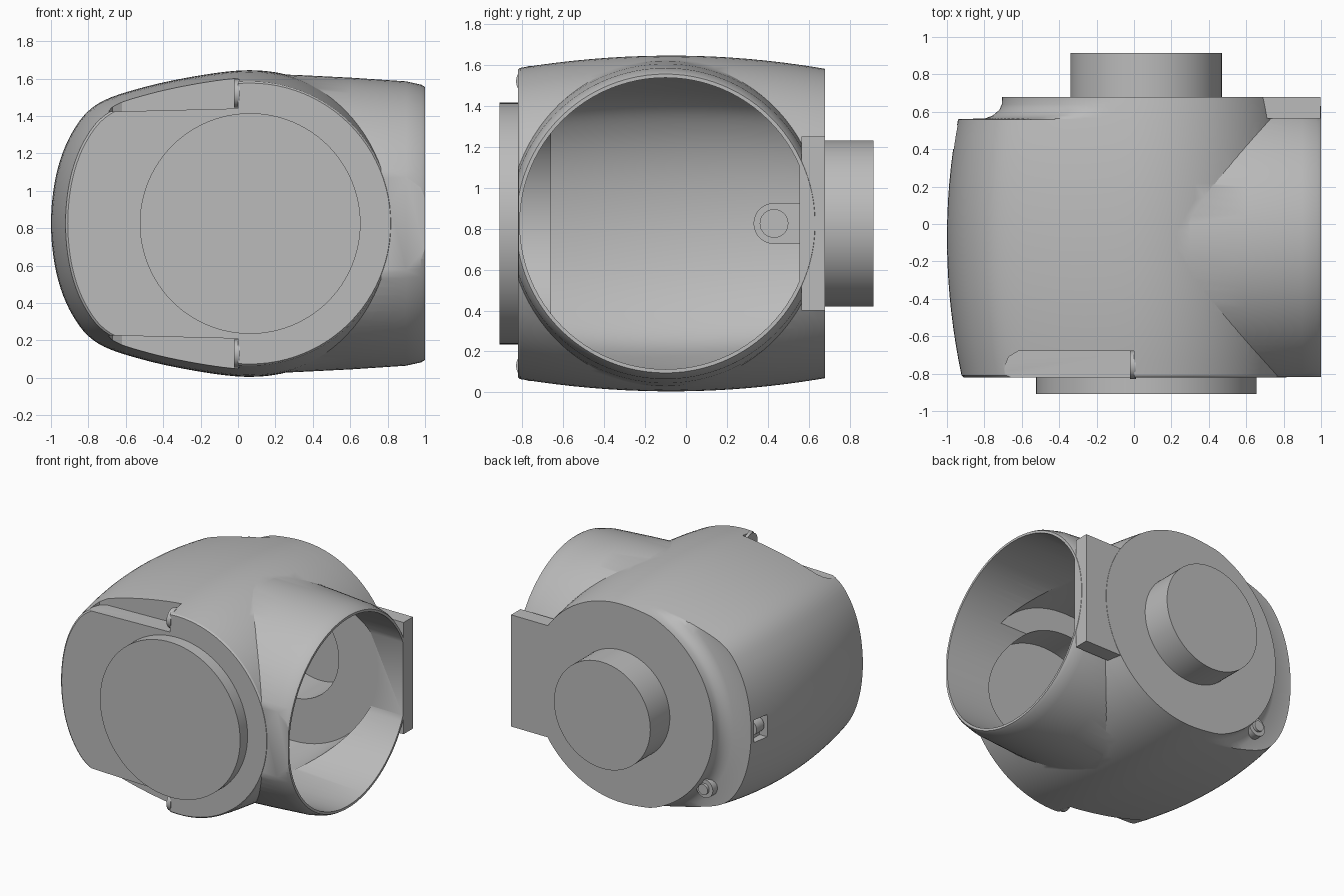
import bpy
import bmesh
import math
from mathutils import Vector

cube = bpy.data.objects.get("Cube")
if cube:
    bpy.data.objects.remove(cube, do_unlink=True)

CX, CZ = 0.065, 0.825      # drum axis (runs along y)
TY = -0.10                 # side tube axis (runs along x)
SEG = 96

grey = bpy.data.materials.new("light_grey")
grey.use_nodes = True
grey.diffuse_color = (0.5, 0.5, 0.5, 1)
grey.node_tree.nodes["Principled BSDF"].inputs["Base Color"].default_value = (0.5, 0.5, 0.5, 1)


def loft(name, rings, clip=()):
    """Closed solid skinned through rings; clip = y planes as (y, outward sign)."""
    bm = bmesh.new()
    rows = [[bm.verts.new(p) for p in ring] for ring in rings]
    n = len(rows[0])
    for a, b in zip(rows, rows[1:]):
        for i in range(n):
            j = (i + 1) % n
            bm.faces.new((a[i], a[j], b[j], b[i]))
    bm.faces.new(rows[0])
    bm.faces.new(rows[-1])
    for y, sign in clip:
        geom = bm.verts[:] + bm.edges[:] + bm.faces[:]
        cut = bmesh.ops.bisect_plane(bm, geom=geom, plane_co=(0, y, 0),
                                     plane_no=(0, sign, 0), clear_outer=True)
        edges = [e for e in cut["geom_cut"] if isinstance(e, bmesh.types.BMEdge)]
        bmesh.ops.holes_fill(bm, edges=edges, sides=0)
    bmesh.ops.recalc_face_normals(bm, faces=bm.faces[:])
    mesh = bpy.data.meshes.new(name)
    bm.to_mesh(mesh)
    bm.free()
    mesh.materials.append(grey)
    ob = bpy.data.objects.new(name, mesh)
    bpy.context.collection.objects.link(ob)
    return ob


def circle(axis, at, r, u, z=CZ, n=SEG):
    """Circle round the x or y axis; u is the centre on the other flat axis."""
    out = []
    for i in range(n):
        a = math.tau * i / n
        p, q = u + r * math.cos(a), z + r * math.sin(a)
        out.append((at, p, q) if axis == "x" else (p, at, q))
    return out


def rod(name, axis, a, b, r, u, z=CZ, n=SEG):
    return loft(name, [circle(axis, a, r, u, z, n), circle(axis, b, r, u, z, n)])


def box(name, lo, hi):
    return loft(name, [[(x, lo[1], lo[2]), (x, hi[1], lo[2]), (x, hi[1], hi[2]), (x, lo[1], hi[2])]
                       for x in (lo[0], hi[0])])


def combine(target, other, operation):
    mod = target.modifiers.new("combine", "BOOLEAN")
    mod.operation, mod.solver, mod.object = operation, "EXACT", other
    bpy.context.view_layer.objects.active = target
    bpy.ops.object.modifier_apply(modifier=mod.name)
    bpy.data.objects.remove(other, do_unlink=True)


def smooth_curve(pts, steps):
    """Catmull-Rom curve through the inner points."""
    out = []
    for a, b, c, d in zip(pts, pts[1:], pts[2:], pts[3:]):
        for k in range(steps):
            t = k / steps
            out.append(0.5 * (2 * b + (c - a) * t + (2 * a - 5 * b + 4 * c - d) * t * t
                              + (3 * b - a - 3 * c + d) * t ** 3))
    return out


# Drum outline: round on the tube side, blunt nose on the other
R = 0.82
upper = [Vector((R * math.cos(a), R * math.sin(a)))
         for a in (math.pi / 2 * i / 24 for i in range(24))]
nose = [Vector(p) for p in ((0.2, 0.795), (0, R), (-0.25, 0.795), (-0.565, 0.73), (-0.815, 0.64),
                            (-0.95, 0.49), (-1.035, 0.27), (-1.065, 0), (-1.035, -0.27))]
upper += smooth_curve(nose, 6) + [Vector((-1.065, 0))]
outline = upper + [Vector((p.x, -p.y)) for p in reversed(upper[1:-1])]


def bulge(y):
    d = y + 0.07
    return 1 - 0.075 * (d / (0.75 if d < 0 else 0.73)) ** 2


def drum_ring(y, k=1.0, cap=9.0):
    ring = []
    for p in outline:
        q = p * bulge(y) * k
        if q.length > cap:
            q = q * (cap / q.length)
        ring.append((CX + q.x, y, CZ + q.y))
    return ring


# Barrel-shaped drum with a round shoulder at the back
ys = [-0.81 + 1.37 * i / 16 for i in range(17)]
rings = [drum_ring(-0.82, 0.99)] + [drum_ring(y) for y in ys]
rings += [drum_ring(y, 1, c) for y, c in ((0.565, 0.86), (0.58, 0.82), (0.61, 0.785),
                                          (0.64, 0.772), (0.68, 0.77))]
body = loft("valve_body", rings)

# Side tube, closed discs front and back
tube = loft("side_tube", [circle("x", x, r, TY) for x, r in
            ((0.1, 0.8), (0.3, 0.795), (0.6, 0.78), (0.9, 0.76), (0.98, 0.742), (1, 0.73))],
            clip=((-0.818, -1), (0.678, 1)))
combine(body, tube, "UNION")
combine(body, rod("front_disc", "y", -0.91, -0.75, 0.59, CX), "UNION")
combine(body, rod("back_spigot", "y", 0.62, 0.915, 0.405, CX), "UNION")

# Hollow inside
cavity = loft("cavity", [drum_ring(-0.66 + 1.22 * i / 10, 0.93) for i in range(11)])
combine(body, cavity, "DIFFERENCE")
bore = loft("bore", [circle("x", x, 0.712, TY) for x in (0.3, 1.1)], clip=((0.555, 1),))
combine(body, bore, "DIFFERENCE")
combine(body, rod("front_recess", "y", -0.89, -0.5, 0.56, CX), "DIFFERENCE")
combine(body, rod("back_recess", "y", 0.4, 0.895, 0.39, CX), "DIFFERENCE")

# Flat tab beside the tube mouth
combine(body, box("tab", (0.58, 0.565, 0.4), (0.998, 0.678, 1.25)), "UNION")

# Finger notches at the front, top and bottom, each ending in a screw head
plan = ((-0.69, -0.95), (-0.69, -0.76), (-0.67, -0.71), (-0.62, -0.68), (0, -0.68), (0, -0.95))
for side, word in ((1, "top"), (-1, "bottom")):
    notch = loft("notch", [[(x, y, CZ + side * (h + 0.025 * (x + 0.69))) for x, y in plan]
                           for h in (0.598, 1.0)])
    combine(body, notch, "DIFFERENCE")
    rod(word + "_screw", "x", -0.022, 0.012, 0.075, -0.755, CZ + side * 0.695, 32)

# Pocket in the nose with its screw, and the boss behind it
pocket = box("pocket", (-1.1, 0.4, CZ - 0.085), (-0.9, 0.53, CZ + 0.085))
combine(body, pocket, "DIFFERENCE")
rod("nose_screw", "y", 0.41, 0.5, 0.06, -0.885, CZ, 32)
arc = [(0.43 - 0.1 * math.sin(math.pi * i / 16), CZ + 0.1 * math.cos(math.pi * i / 16))
       for i in range(17)] + [(0.555, CZ - 0.1), (0.555, CZ + 0.1)]
loft("inner_boss", [[(x, y, z) for y, z in arc] for x in (-0.899, -0.8)])
rod("inner_boss_pin", "x", -0.85, -0.79, 0.07, 0.43, CZ, 32)

# Lower screw on the back shoulder
rod("back_screw", "y", 0.5, 0.62, 0.07, -0.59, 0.33, 32)
rod("back_screw_tip", "y", 0.6, 0.64, 0.04, -0.59, 0.33, 32)

# Smooth shading with crisp edges
bpy.ops.object.select_all(action="DESELECT")
for ob in bpy.context.scene.objects:
    if ob.type == "MESH" and grey.name in ob.data.materials:
        ob.select_set(True)
bpy.context.view_layer.objects.active = body
bpy.ops.object.shade_smooth_by_angle(angle=math.radians(30))
